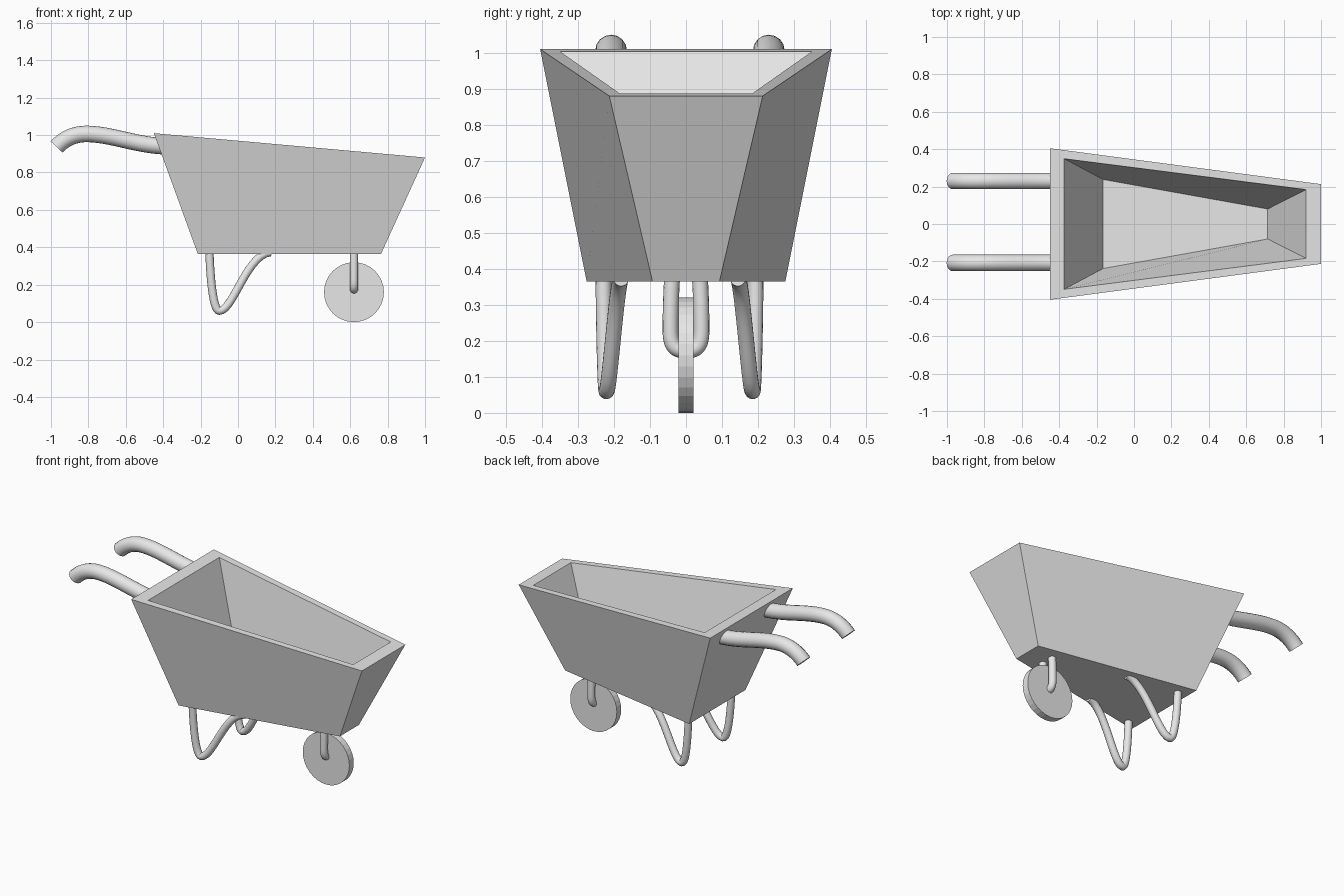
import bpy
import bmesh
from mathutils import Vector

cube = bpy.data.objects.get("Cube")
if cube:
    bpy.data.objects.remove(cube, do_unlink=True)

grey = bpy.data.materials.new("light grey")
grey.use_nodes = True
grey.diffuse_color = (0.8, 0.8, 0.8, 1)
grey.node_tree.nodes["Principled BSDF"].inputs["Base Color"].default_value = (0.8, 0.8, 0.8, 1)


def add_mesh(name, mesh, smooth=False):
    mesh.materials.clear()
    mesh.materials.append(grey)
    for poly in mesh.polygons:
        poly.material_index = 0
    obj = bpy.data.objects.new(name, mesh)
    bpy.context.collection.objects.link(obj)
    if smooth:
        bpy.ops.object.select_all(action='DESELECT')
        obj.select_set(True)
        bpy.context.view_layer.objects.active = obj
        bpy.ops.object.shade_smooth_by_angle(angle=0.7)
    return obj


def tube(name, knots, radius):
    """Round capped tube through Bezier knots given as (point, incoming offset, outgoing offset)."""
    data = bpy.data.curves.new(name + "_path", 'CURVE')
    data.dimensions = '3D'
    data.bevel_depth = radius
    data.bevel_resolution = 6
    data.resolution_u = 14
    data.use_fill_caps = True
    spline = data.splines.new('BEZIER')
    spline.bezier_points.add(len(knots) - 1)
    for bp, (co, back, ahead) in zip(spline.bezier_points, knots):
        bp.handle_left_type = bp.handle_right_type = 'FREE'
        bp.co = co
        bp.handle_left = Vector(co) + Vector(back)
        bp.handle_right = Vector(co) + Vector(ahead)
    helper = bpy.data.objects.new(name + "_path", data)
    bpy.context.collection.objects.link(helper)
    bpy.context.view_layer.update()
    graph = bpy.context.evaluated_depsgraph_get()
    mesh = bpy.data.meshes.new_from_object(helper.evaluated_get(graph))
    bpy.data.objects.remove(helper, do_unlink=True)
    return add_mesh(name, mesh, smooth=True)


# Tray: four rings from outer base over the rim to the inner floor
# ring = back x, back half width, back z, front x, front half width, front z
rings = [
    (-0.215, 0.276, 0.365, 0.765, 0.093, 0.365),
    (-0.45, 0.405, 1.01, 1.0, 0.213, 0.88),
    (-0.373, 0.349, 1.003, 0.92, 0.184, 0.887),
    (-0.165, 0.238, 0.43, 0.715, 0.08, 0.43),
]
bm = bmesh.new()
loops = []
for bx, bw, bz, fx, fw, fz in rings:
    corners = [(bx, -bw, bz), (fx, -fw, fz), (fx, fw, fz), (bx, bw, bz)]
    loops.append([bm.verts.new(c) for c in corners])
for low, high in zip(loops, loops[1:]):
    for i in range(4):
        j = (i + 1) % 4
        bm.faces.new((low[i], low[j], high[j], high[i]))
bm.faces.new(loops[0][::-1])
bm.faces.new(loops[-1])
bmesh.ops.recalc_face_normals(bm, faces=bm.faces)
tray = bpy.data.meshes.new("tray")
bm.to_mesh(tray)
bm.free()
add_mesh("tray", tray)

# Handles and legs, one of each per side
for side, s, handle_y in (("left", 1, 0.23), ("right", -1, -0.208)):
    tube(side + "_handle", [
        ((-0.97, handle_y, 0.937), (-0.03, 0, -0.03), (0.05, 0, 0.053)),
        ((-0.8, handle_y, 1.006), (-0.06, 0, 0.002), (0.13, 0, -0.004)),
        ((-0.39, handle_y, 0.94), (-0.15, 0, 0.005), (0.05, 0, 0)),
    ], 0.044)

    offset = -0.018
    tube(side + "_leg", [
        ((-0.153, offset + s * 0.211, 0.39), (0, 0, 0.05), (0.003, 0, -0.13)),
        ((-0.1, offset + s * 0.203, 0.06), (-0.035, s * 0.003, 0), (0.075, -s * 0.008, 0)),
        ((0.175, offset + s * 0.162, 0.374), (-0.13, s * 0.012, -0.012), (0.05, 0, 0)),
    ], 0.022)

# Wheel fork: a U passing through the hub
tube("wheel_fork", [
    ((0.62, -0.038, 0.385), (0, 0, 0.05), (0, -0.004, -0.06)),
    ((0.62, -0.043, 0.23), (0, 0, 0.04), (0, 0, -0.045)),
    ((0.62, 0, 0.173), (0, -0.03, 0), (0, 0.03, 0)),
    ((0.62, 0.043, 0.23), (0, 0, -0.045), (0, 0, 0.04)),
    ((0.62, 0.038, 0.385), (0, 0.004, -0.06), (0, 0, 0.05)),
], 0.022)

# Wheel: a faceted disc
bpy.ops.mesh.primitive_cylinder_add(vertices=32, radius=0.16, depth=0.043,
                                    location=(0.62, 0, 0.16),
                                    rotation=(1.5708, 0, 0))
wheel = bpy.context.object
wheel.name = "wheel"
wheel.data.materials.append(grey)
